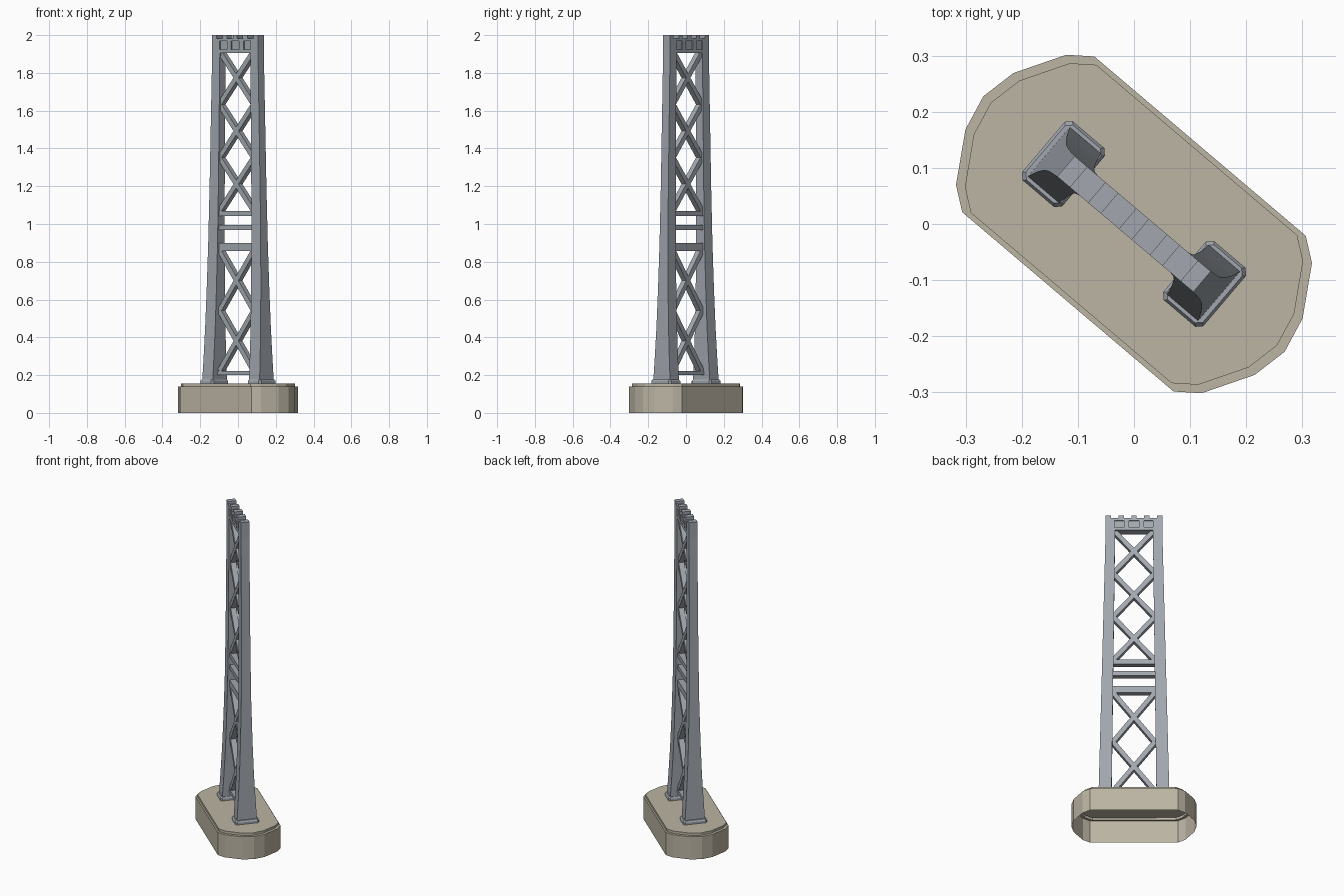
import bpy, bmesh
from math import radians, atan2, hypot
from mathutils import Matrix

if "Cube" in bpy.data.objects:
    bpy.data.objects.remove(bpy.data.objects["Cube"])

TURN = Matrix.Rotation(radians(-40.3), 4, 'Z')   # whole tower is turned in plan


def material(name, rgb):
    m = bpy.data.materials.new(name)
    m.diffuse_color = (*rgb, 1)
    m.use_nodes = True
    m.node_tree.nodes["Principled BSDF"].inputs["Base Color"].default_value = m.diffuse_color
    return m


STEEL = material("steel", (0.36, 0.39, 0.43))
STONE = material("stone", (0.50, 0.46, 0.37))


def finish(bm, name, mat):
    bmesh.ops.transform(bm, matrix=TURN, verts=bm.verts)
    bmesh.ops.recalc_face_normals(bm, faces=bm.faces)
    me = bpy.data.meshes.new(name)
    bm.to_mesh(me)
    bm.free()
    me.materials.append(mat)
    ob = bpy.data.objects.new(name, me)
    bpy.context.collection.objects.link(ob)
    return ob


def add_box(bm, u0, u1, v, z0, z1, rot=None):
    m = Matrix.Translation(((u0 + u1) / 2, 0, (z0 + z1) / 2))
    if rot is not None:
        m = m @ Matrix.Rotation(rot, 4, 'Y')
        size = (rot_len, 2 * v, BRACE)
    else:
        size = (u1 - u0, 2 * v, z1 - z0)
    bmesh.ops.create_cube(bm, size=1, matrix=m @ Matrix.Diagonal((*size, 1)))


def loft(bm, rings, bottom=True):
    loops = [[bm.verts.new(p) for p in r] for r in rings]
    n = len(loops[0])
    for a, b in zip(loops, loops[1:]):
        for i in range(n):
            j = (i + 1) % n
            bm.faces.new((a[i], a[j], b[j], b[i]))
    bm.faces.new(loops[-1])
    if bottom:
        bm.faces.new(loops[0][::-1])


# Stepped foundation, hollow and open underneath
q = [(0.352, 0), (0.338, 0.066), (0.287, 0.152), (0.247, 0.182)]
half = q + [(-u, v) for u, v in reversed(q)]
outline = half + [(u, -v) for u, v in half[-2:0:-1]]
bm = bmesh.new()
loft(bm, [[(u * s, v * s, z) for u, v in outline]
          for s, z in ((1, 0), (1, 0.14), (0.95, 0.14), (0.95, 0.155))], bottom=False)
finish(bm, "foundation", STONE)


# Foot plates with clipped corners, and flared legs
def clipped(cu, hu, hv, c, z):
    pts = [(hu - c, -hv), (hu, c - hv), (hu, hv - c), (hu - c, hv),
           (c - hu, hv), (-hu, hv - c), (-hu, c - hv), (c - hu, -hv)]
    return [(cu + a, b, z) for a, b in pts]


LEG = [(0.17, 0.058), (0.3, 0.05), (0.45, 0.042), (0.65, 0.035),
       (0.9, 0.029), (1.2, 0.026), (1.905, 0.024)]
for side, tag in ((-1, "left"), (1, "right")):
    bm = bmesh.new()
    c = side * 0.165
    loft(bm, [clipped(c, 0.047, 0.069, 0.010, 0.15), clipped(c, 0.047, 0.069, 0.010, 0.168),
              clipped(c, 0.042, 0.064, 0.010, 0.177)])
    finish(bm, tag + "_foot_plate", STEEL)
    rings = []
    for z, v in LEG:
        t = (z - 0.17) / 1.735
        o, i = side * (0.199 - 0.040 * t), side * (0.126 - 0.020 * t)
        rings.append([(i, -v, z), (o, -v, z), (o, v, z), (i, v, z)])
    bm = bmesh.new()
    loft(bm, rings)
    finish(bm, tag + "_leg", STEEL)

# Horizontal struts
bm = bmesh.new()
for z0, z1 in ((0.2, 0.222), (0.858, 0.9), (0.967, 0.995), (1.042, 1.07)):
    add_box(bm, -0.128, 0.128, 0.018, z0, z1)
finish(bm, "cross_struts", STEEL)

# X bracing: two bays below, three above
BRACE = 0.027
bm = bmesh.new()
for z0, z1, count in ((0.222, 0.86, 2), (1.07, 1.915, 3)):
    step = (z1 - z0) / count
    for k in range(count):
        a = z0 + k * step
        w = 0.118
        rot_len = hypot(2 * w, step)
        for s in (1, -1):
            add_box(bm, -w, w, 0.016, a, a + step, rot=s * atan2(step, 2 * w))
finish(bm, "x_braces", STEEL)

# Top beam with recessed panels and raised teeth
bm = bmesh.new()
add_box(bm, -0.15, 0.15, 0.016, 1.91, 1.975)
for z0, z1 in ((1.905, 1.924), (1.968, 1.983)):
    add_box(bm, -0.159, 0.159, 0.024, z0, z1)
for u0, u1 in ((-0.159, -0.108), (-0.057, -0.029), (0.029, 0.057), (0.108, 0.159)):
    add_box(bm, u0, u1, 0.024, 1.924, 1.968)
for c in (-0.144, -0.072, 0, 0.072, 0.144):
    add_box(bm, c - 0.015, c + 0.015, 0.024, 1.983, 2.0)
finish(bm, "top_beam", STEEL)
